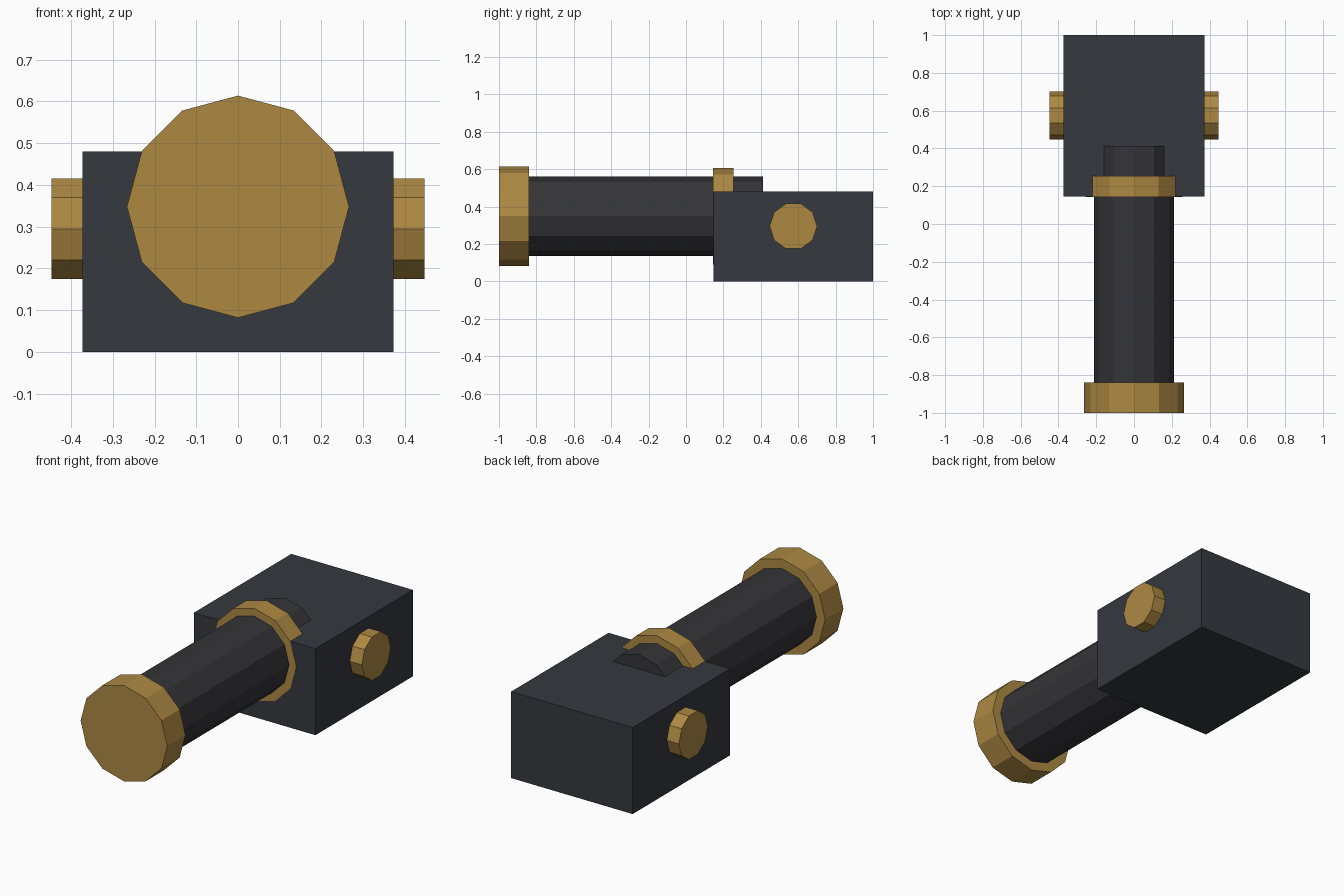
import bpy
from math import pi

if "Cube" in bpy.data.objects:
    bpy.data.objects.remove(bpy.data.objects["Cube"])


def material(name, rgb):
    m = bpy.data.materials.new(name)
    m.diffuse_color = (*rgb, 1)
    m.use_nodes = True
    m.node_tree.nodes["Principled BSDF"].inputs["Base Color"].default_value = m.diffuse_color
    return m


brass = material("brass", (0.42, 0.25, 0.055))
iron = material("iron", (0.035, 0.035, 0.04))
dark_paint = material("dark_paint", (0.035, 0.041, 0.049))


def finish(name, mat):
    ob = bpy.context.object
    ob.name = ob.data.name = name
    ob.data.materials.append(mat)
    return ob


def tube_y(name, radius, y0, y1, mat, z=0.348):
    """Twelve-sided cylinder lying along y."""
    bpy.ops.mesh.primitive_cylinder_add(
        vertices=12, radius=radius, depth=y1 - y0,
        location=(0, (y0 + y1) / 2, z), rotation=(pi / 2, 0, 0))
    return finish(name, mat)


# Breech block
bpy.ops.mesh.primitive_cube_add(size=1, location=(0, 0.573, 0.24))
block = finish("breech_block", dark_paint)
block.scale = (0.746, 0.854, 0.48)

# Barrel sunk into the block, with its two bands
tube_y("barrel", 0.213, -0.92, 0.412, iron)
tube_y("muzzle_band", 0.266, -1.0, -0.84, brass)
tube_y("breech_band", 0.257, 0.144, 0.254, brass)

# Ten-sided trunnions on both sides
for side, label in ((-1, "left"), (1, "right")):
    bpy.ops.mesh.primitive_cylinder_add(
        vertices=10, radius=0.127, depth=0.147,
        location=(side * 0.3735, 0.574, 0.295), rotation=(0, pi / 2, 0))
    finish(label + "_trunnion", brass)
